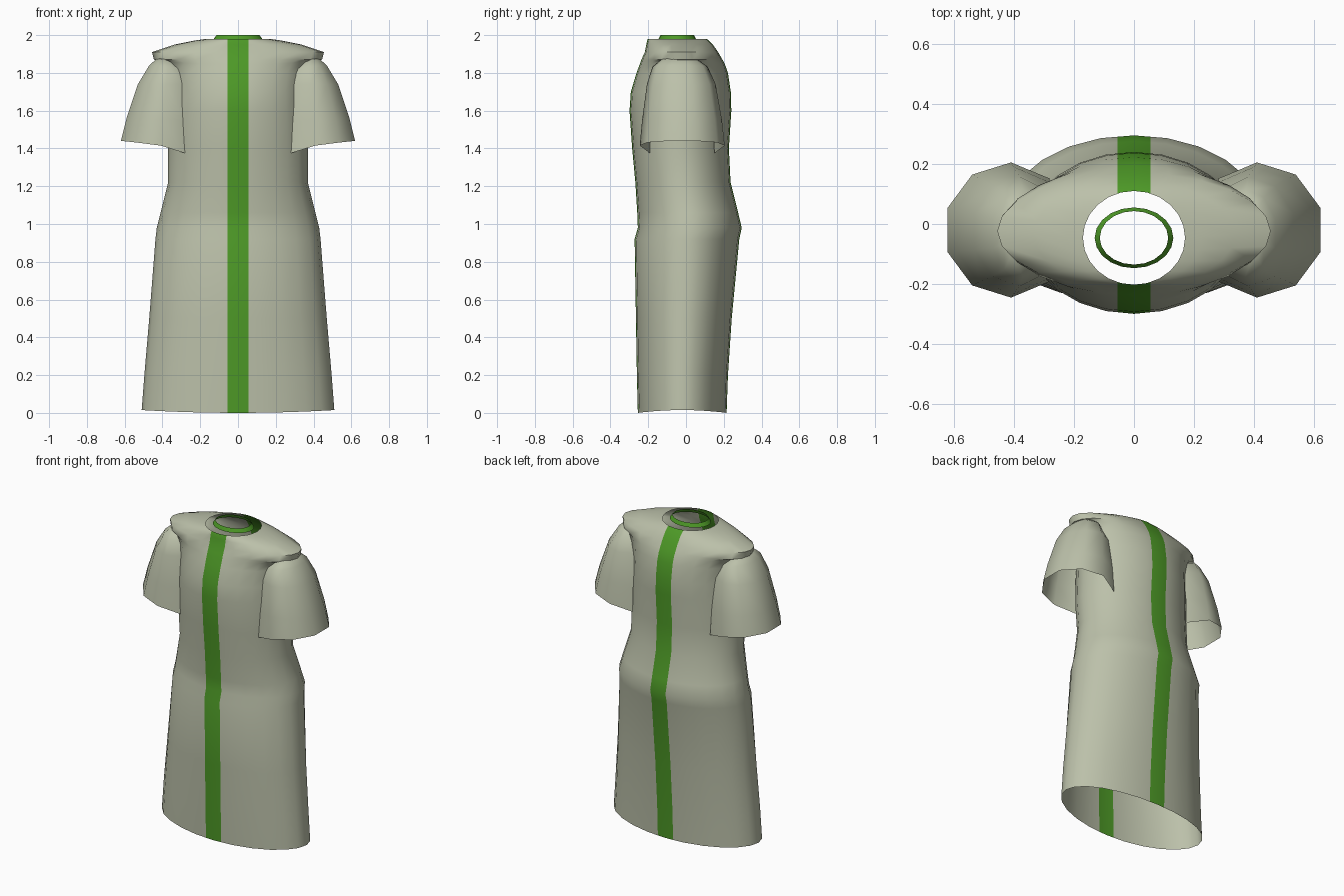
import bpy, bmesh, math
from mathutils import Vector

if "Cube" in bpy.data.objects:
    bpy.data.objects.remove(bpy.data.objects["Cube"])


def material(name, rgb):
    m = bpy.data.materials.new(name)
    m.diffuse_color = (*rgb, 1)
    m.use_nodes = True
    m.node_tree.nodes["Principled BSDF"].inputs["Base Color"].default_value = m.diffuse_color
    return m


CLOTH = material("pale sage cloth", (0.50, 0.53, 0.40))
GREEN = material("green trim", (0.075, 0.32, 0.02))


def loft(bm, rings, closed=True):
    """Bridge successive rings of points with quads."""
    rows = [[bm.verts.new(p) for p in r] for r in rings]
    n = len(rows[0])
    for a, b in zip(rows, rows[1:]):
        for i in range(n if closed else n - 1):
            j = (i + 1) % n
            bm.faces.new((a[i], a[j], b[j], b[i]))


def finish(bm, name, mats, angle=50):
    me = bpy.data.meshes.new(name)
    bm.to_mesh(me)
    bm.free()
    ob = bpy.data.objects.new(name, me)
    bpy.context.collection.objects.link(ob)
    for m in mats:
        me.materials.append(m)
    bpy.ops.object.select_all(action='DESELECT')
    ob.select_set(True)
    bpy.context.view_layer.objects.active = ob
    bpy.ops.object.shade_smooth_by_angle(angle=math.radians(angle))
    return ob


def oval(z, half, front, back, lift=0.0, n=24):
    """Horizontal oval ring; lift raises its left and right ends."""
    cy, hy = (front + back) / 2, (back - front) / 2
    pts = []
    for i in range(n):
        a = 2 * math.pi * i / n
        c, s = math.cos(a), math.sin(a)
        pts.append((half * c, cy + hy * s, z + lift * c * c))
    return pts


# gown body: height, half width, front y, back y, lift at the sides
BODY = [
    (0.00, 0.51, -0.255, 0.215, 0.015),
    (0.20, 0.495, -0.26, 0.222, 0.01),
    (0.50, 0.47, -0.265, 0.242, 0),
    (0.92, 0.437, -0.272, 0.282, 0),
    (0.98, 0.43, -0.255, 0.295, 0),
    (1.06, 0.41, -0.258, 0.276, 0),
    (1.22, 0.37, -0.268, 0.236, 0),
    (1.40, 0.37, -0.285, 0.227, 0),
    (1.60, 0.36, -0.299, 0.24, 0),
    (1.70, 0.355, -0.292, 0.237, 0),
    (1.80, 0.37, -0.262, 0.222, 0),
    (1.845, 0.40, -0.245, 0.206, 0.015),
    (1.87, 0.445, -0.236, 0.193, 0),
    (1.91, 0.455, -0.218, 0.17, 0),
    (1.95, 0.335, -0.21, 0.142, 0),
    (1.972, 0.225, -0.205, 0.12, 0),
    (1.98, 0.17, -0.202, 0.11, 0),
]
bm = bmesh.new()
loft(bm, [oval(*row) for row in BODY])
# cut the centre stripe edges, then colour everything between them
STRIPE = 0.055
for x in (-STRIPE, STRIPE):
    bmesh.ops.bisect_plane(bm, geom=bm.verts[:] + bm.edges[:] + bm.faces[:],
                           plane_co=Vector((x, 0, 0)), plane_no=Vector((1, 0, 0)))
for f in bm.faces:
    f.material_index = int(abs(f.calc_center_median().x) < STRIPE)
finish(bm, "gown_body", [CLOTH, GREEN])

# flared sleeves, open towards the body: outer z, inner z, inner x, outer x, front y, back y
SLEEVE = [
    (1.44, 1.375, 0.28, 0.62, -0.245, 0.205),
    (1.56, 1.54, 0.283, 0.59, -0.232, 0.19),
    (1.74, 1.74, 0.29, 0.53, -0.207, 0.157),
    (1.84, 1.82, 0.31, 0.47, -0.178, 0.115),
    (1.875, 1.865, 0.36, 0.43, -0.13, 0.06),
    (1.885, 1.885, 0.37, 0.39, -0.05, -0.01),
]
SECTION = [(0, -0.76), (0.38, -1), (0.76, -0.82), (1, -0.33),
           (1, 0.33), (0.76, 0.82), (0.38, 1), (0, 0.76)]
for side, label in ((-1, "left"), (1, "right")):
    bm = bmesh.new()
    rings = []
    for zo, zi, xi, xo, yf, yb in SLEEVE:
        cy, hy = (yf + yb) / 2, (yb - yf) / 2
        rings.append([(side * (xi + (xo - xi) * u), cy + hy * v,
                       zi + (zo - zi) * math.sqrt(u)) for u, v in SECTION])
    loft(bm, rings, closed=False)
    if side < 0:
        bmesh.ops.reverse_faces(bm, faces=bm.faces[:])
    finish(bm, label + "_sleeve", [CLOTH], 60)

# slim collar band standing inside the neck opening
bm = bmesh.new()
loft(bm, [oval(1.976, 0.131, -0.147, 0.055, n=20),
          oval(2.0, 0.114, -0.135, 0.043, n=20)])
finish(bm, "collar_band", [GREEN])
